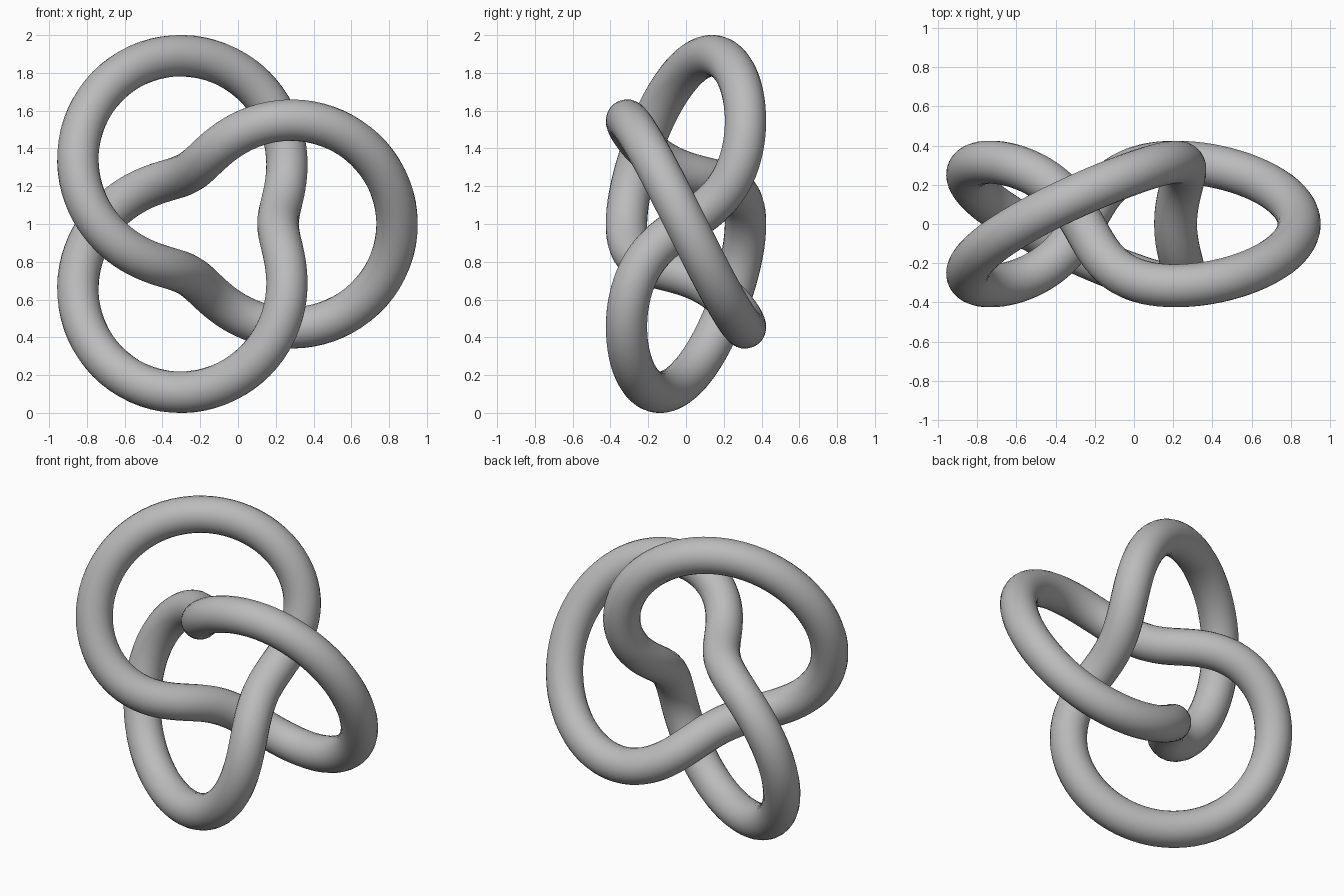
import bpy
from math import sin, cos, tau

cube = bpy.data.objects.get("Cube")
if cube:
    bpy.data.objects.remove(cube, do_unlink=True)

SCALE = 0.315     # size of the knot's wave
TUBE = 0.11       # tube radius
SHIFT = -0.103    # moves the knot's axis so its bounds are centred
STEPS = 240

# Plain grey material
grey = bpy.data.materials.new("grey")
grey.use_nodes = True
colour = (0.5, 0.5, 0.5, 1)
grey.diffuse_color = colour
grey.node_tree.nodes["Principled BSDF"].inputs["Base Color"].default_value = colour


def knot_point(t):
    """Trefoil path wound twice round the y axis, with three lobes."""
    radius = SCALE * (2 + cos(3 * t))
    return (SHIFT + radius * cos(2 * t),
            -SCALE * sin(3 * t),
            1 + radius * sin(2 * t))


# Closed path with a round bevel
curve = bpy.data.curves.new("trefoil_knot", "CURVE")
curve.dimensions = "3D"
curve.twist_mode = "MINIMUM"
curve.bevel_depth = TUBE
curve.bevel_resolution = 10
spline = curve.splines.new("POLY")
spline.points.add(STEPS - 1)
spline.use_cyclic_u = True
for i, point in enumerate(spline.points):
    point.co = (*knot_point(tau * i / STEPS), 1)
curve.materials.append(grey)

knot = bpy.data.objects.new("trefoil_knot", curve)
bpy.context.collection.objects.link(knot)

# Turn the tube into a smooth mesh
bpy.ops.object.select_all(action="DESELECT")
knot.select_set(True)
bpy.context.view_layer.objects.active = knot
bpy.ops.object.convert(target="MESH")
bpy.ops.object.shade_smooth()
